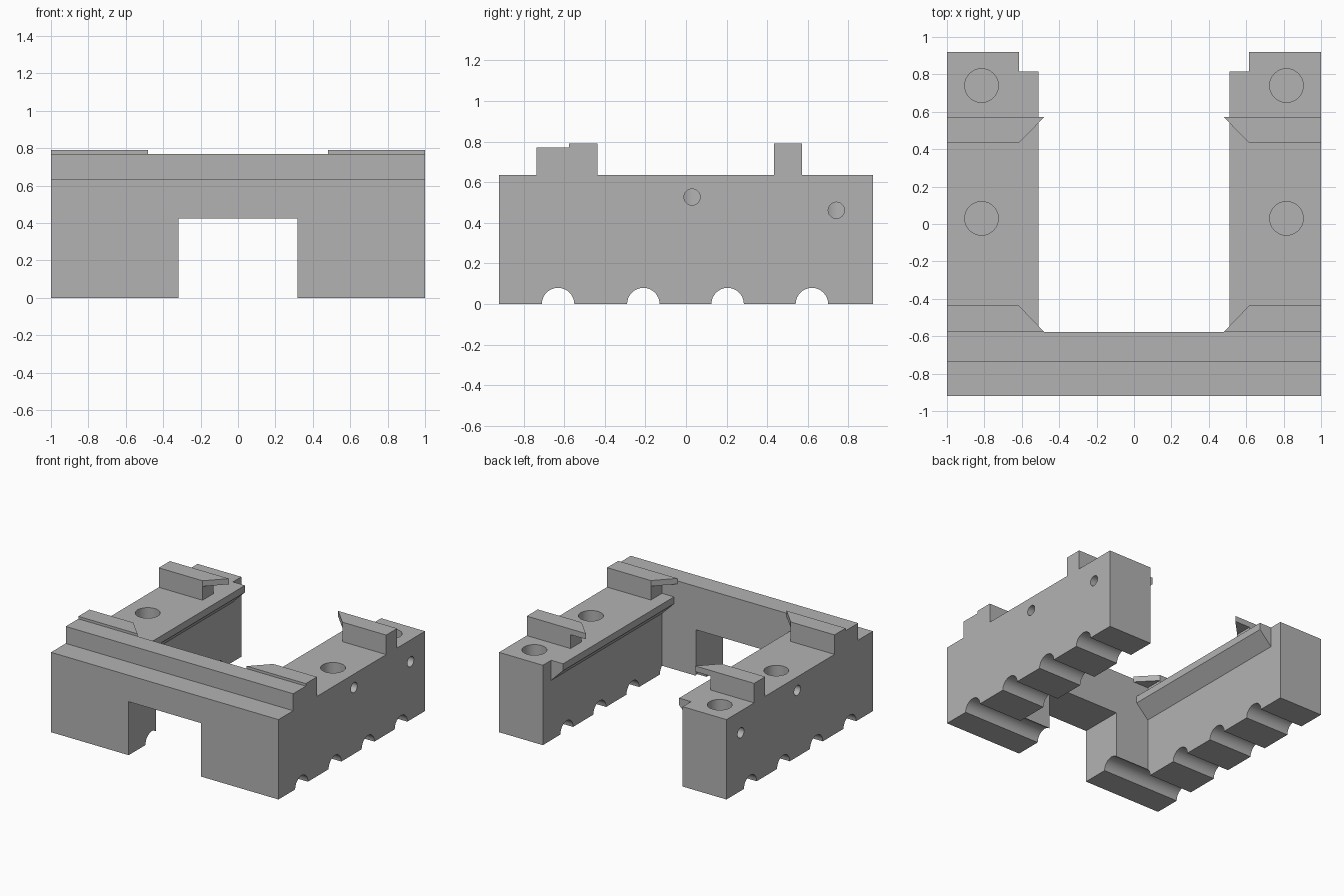
import bpy, bmesh, math
from mathutils import Matrix

cube = bpy.data.objects.get("Cube")
if cube:
    bpy.data.objects.remove(cube, do_unlink=True)

grey = bpy.data.materials.new("plain grey")
grey.use_nodes = True
GREY = (0.45, 0.45, 0.45, 1)
grey.diffuse_color = GREY
grey.node_tree.nodes["Principled BSDF"].inputs["Base Color"].default_value = GREY

HALF, BACK, TOP = 1.0, 0.92, 0.635
LEG, WALL = 0.615, -0.577


def add_object(name, bm):
    bmesh.ops.recalc_face_normals(bm, faces=bm.faces)
    mesh = bpy.data.meshes.new(name)
    bm.to_mesh(mesh)
    bm.free()
    mesh.materials.append(grey)
    ob = bpy.data.objects.new(name, mesh)
    bpy.context.collection.objects.link(ob)
    return ob


def prism(name, points, axis, lo, hi):
    """Extrude a closed 2D outline along an axis from lo to hi."""
    def place(p):
        return {"x": (lo, p[0], p[1]), "y": (p[0], lo, p[1]), "z": (p[0], p[1], lo)}[axis]
    bm = bmesh.new()
    face = bm.faces.new([bm.verts.new(place(p)) for p in points])
    out = bmesh.ops.extrude_face_region(bm, geom=[face])
    verts = [g for g in out["geom"] if isinstance(g, bmesh.types.BMVert)]
    step = [hi - lo if a == axis else 0 for a in "xyz"]
    bmesh.ops.translate(bm, verts=verts, vec=step)
    return add_object(name, bm)


def box(name, x0, x1, y0, y1, z0, z1):
    return prism(name, [(x0, y0), (x1, y0), (x1, y1), (x0, y1)], "z", z0, z1)


def drill(name, radius, depth, matrix):
    bm = bmesh.new()
    bmesh.ops.create_cone(bm, cap_ends=True, segments=32, radius1=radius,
                          radius2=radius, depth=depth, matrix=matrix)
    return add_object(name, bm)


def apply(ob, mod):
    bpy.ops.object.select_all(action="DESELECT")
    bpy.context.view_layer.objects.active = ob
    ob.select_set(True)
    bpy.ops.object.modifier_apply(modifier=mod.name)


def cut(ob, cutter):
    mod = ob.modifiers.new("cut", "BOOLEAN")
    mod.operation = "DIFFERENCE"
    mod.solver = "EXACT"
    mod.object = cutter
    apply(ob, mod)
    bpy.data.objects.remove(cutter, do_unlink=True)


def mirror(ob):
    apply(ob, ob.modifiers.new("mirror", "MIRROR"))


# Body: side outline with half-round grooves along the bottom
outline = [(-BACK, 0)]
for groove in (-0.63, -0.21, 0.205, 0.62):
    for i in range(17):
        a = math.pi * (1 - i / 16)
        outline.append((groove + 0.08 * math.cos(a), 0.08 * math.sin(a)))
outline += [(BACK, 0), (BACK, TOP), (WALL, TOP), (WALL, 0.77),
            (-0.735, 0.77), (-0.735, TOP), (-BACK, TOP)]
body = prism("body", outline, "x", -HALF, HALF)

# Central bay and front opening
cut(body, box("bay_cutter", -LEG, LEG, WALL, 1.2, -0.2, TOP + 0.1))
cut(body, box("opening_cutter", -0.317, 0.317, -1.2, 0, -0.2, 0.425))

# Blind screw holes in the tops and smaller pin holes in the outer sides
for side in (-1, 1):
    for y, z in ((0.03, 0.527), (0.74, 0.462)):
        cut(body, drill("screw_cutter", 0.09, 0.8,
                        Matrix.Translation((side * 0.815, y, TOP + 0.1))))
        cut(body, drill("pin_cutter", 0.04, 0.4,
                        Matrix.Translation((side * 1.02, y, z)) @ Matrix.Rotation(math.pi / 2, 4, "Y")))

# Chamfered rails along the inner top edge of each leg
rail = prism("inner_rails", [(LEG, TOP), (0.51, TOP), (0.51, 0.58), (LEG, 0.475)],
             "y", WALL, 0.815)
mirror(rail)

# Clips on each leg: a block with a thin pointed lip reaching inward
parts = [body, rail]
for name, tip_y, inner_y in (("front", WALL, -0.437), ("back", 0.572, 0.433)):
    block = box(name + "_clip_blocks", LEG, HALF, min(tip_y, inner_y),
                max(tip_y, inner_y), TOP, 0.79)
    lip = prism(name + "_clip_lips", [(0.48, tip_y), (LEG, tip_y), (LEG, inner_y)],
                "z", 0.745, 0.79)
    for ob in (block, lip):
        mirror(ob)
        parts.append(ob)

bpy.ops.object.select_all(action="DESELECT")
for ob in parts:
    ob.select_set(True)
bpy.context.view_layer.objects.active = body
bpy.ops.object.shade_smooth_by_angle(angle=math.radians(30))
